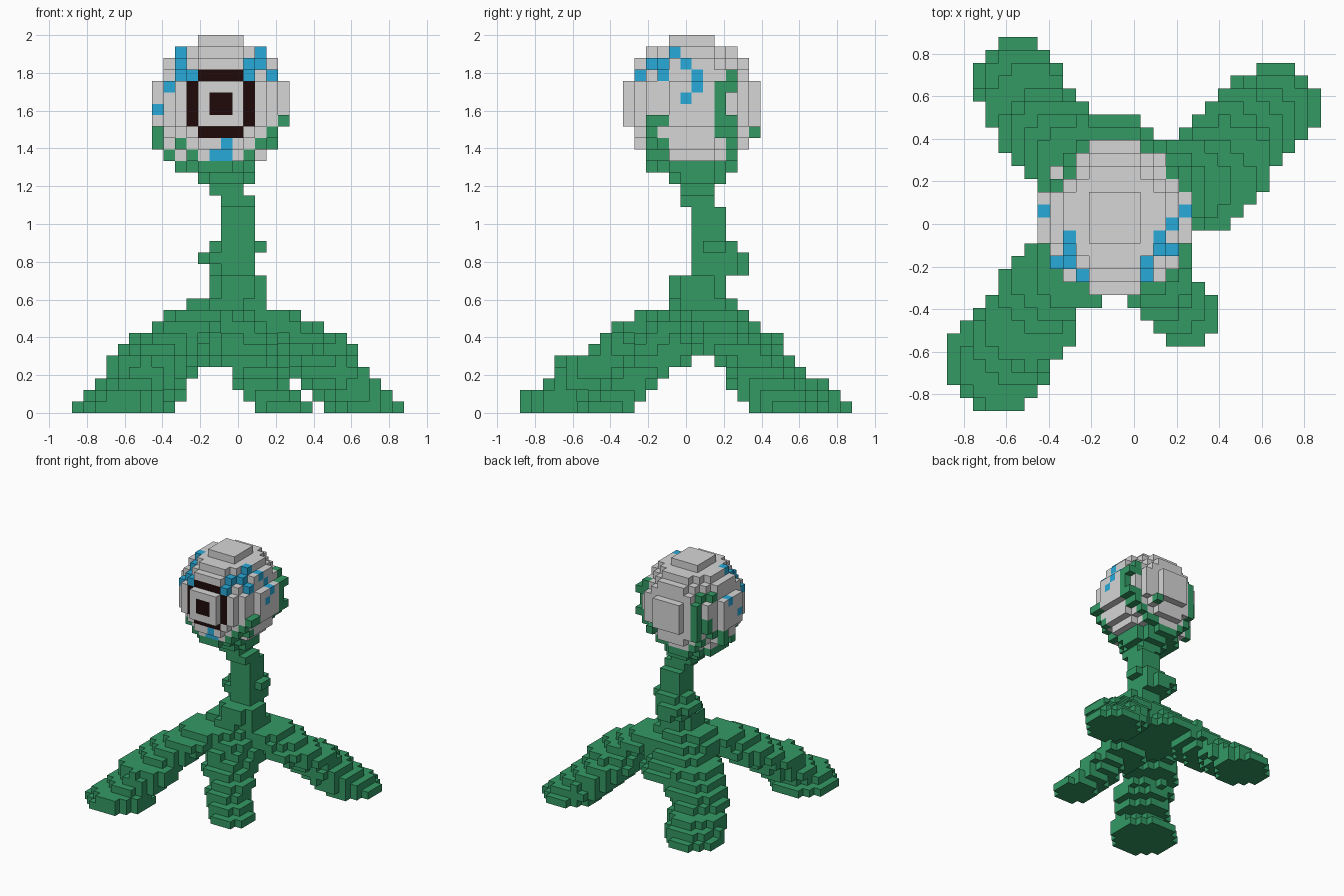
import bpy, bmesh
from mathutils import Vector

cube = bpy.data.objects.get("Cube")
if cube:
    bpy.data.objects.remove(cube, do_unlink=True)

UNIT = 2 / 33          # edge length of one block
HALF = 14.5            # blocks from the grid edge to the centre
COLOURS = {
    "plant_green": (0.033, 0.32, 0.127),
    "pale_grey": (0.67, 0.67, 0.67),
    "bright_blue": (0.022, 0.40, 0.69),
    "dark_brown": (0.014, 0.003, 0.003),
}
GREEN, GREY, BLUE, DARK = range(4)


def make_material(name, rgb):
    mat = bpy.data.materials.new(name)
    mat.use_nodes = True
    mat.diffuse_color = (*rgb, 1)
    mat.node_tree.nodes["Principled BSDF"].inputs["Base Color"].default_value = (*rgb, 1)
    return mat


materials = [make_material(n, c) for n, c in COLOURS.items()]
blocks = {}            # cell -> (part name, colour)


def put(part, colour, *cells):
    for cell in cells:
        blocks[cell] = (part, colour)


def disc(part, k, cx, cy, rx, ry=None):
    """One horizontal layer of blocks filling an ellipse."""
    ry = ry or rx
    for i in range(29):
        for j in range(29):
            if ((i + 0.5 - cx) / rx) ** 2 + ((j + 0.5 - cy) / ry) ** 2 <= 1.02:
                put(part, GREEN, (i, j, k))


def root(part, radius, knots):
    """Stack discs along a path of (layer, x, y) knots."""
    for (k0, *a), (k1, *b) in zip(knots, knots[1:]):
        for k in range(k0, k1 + 1):
            x, y = Vector(a).lerp(Vector(b), (k - k0) / (k1 - k0))
            disc(part, k, x, y, radius)


def box(part, colour, xs, ys, zs):
    put(part, colour, *[(i, j, k) for i in range(xs[0], xs[1] + 1)
                        for j in range(ys[0], ys[1] + 1)
                        for k in range(zs[0], zs[1] + 1)])


# Four spreading roots
disc("front_right_root", 0, 4, 4, 4)
root("front_right_root", 3.5, [(1, 4.5, 3.5), (2, 5.5, 5.5), (3, 6.5, 6.5),
                               (4, 6.5, 7), (5, 7.5, 9.5), (6, 8.5, 10.5)])
root("front_right_root", 3, [(7, 10, 11), (8, 11, 13)])
root("back_right_root", 3.5, [(0, 5.5, 25.5), (2, 6.5, 23.5), (3, 7.5, 21.5),
                              (6, 10.5, 19), (7, 12, 18)])
root("back_left_root", 3.5, [(0, 25.5, 23.5), (4, 21.5, 20.5), (5, 21.5, 19),
                             (6, 20.5, 17.5), (7, 18.5, 17.5)])
disc("back_left_root", 8, 17, 17, 3)
root("front_left_root", 2.5, [(0, 18.5, 7.5), (1, 17.5, 8.5), (2, 16.5, 9.5),
                              (3, 16.5, 10.5)])
root("front_left_root", 3, [(4, 15, 12), (7, 14, 14)])

# Root crown where the roots meet
root("root_crown", 4, [(5, 13, 19), (8, 13, 16)])
disc("root_crown", 5, 14, 16, 4)
disc("root_crown", 6, 14, 15, 4)
disc("root_crown", 9, 13.5, 16, 3.5, 3)

# Twisting stem with a bulge halfway up
root("stem", 2.5, [(10, 14.5, 15.5), (11, 14.5, 15.5)])
disc("stem_bulge", 12, 14, 17.5, 2, 2.5)
disc("stem_bulge", 13, 13.5, 17.5, 2.5)
disc("stem_bulge", 14, 14.5, 17, 2.5, 2)
box("stem", GREEN, (13, 15), (15, 17), (12, 17))
box("stem", GREEN, (13, 15), (14, 16), (18, 18))
box("stem", GREEN, (12, 14), (14, 16), (19, 19))
disc("head_base", 20, 13.5, 15.5, 2.5)
disc("head_base", 21, 12.5, 15, 3.5, 4)

# Round head
head_centre = Vector((13, 15, 27))
for i in range(7, 19):
    for j in range(9, 21):
        for k in range(21, 33):
            if (Vector((i, j, k)) + Vector((.5, .5, .5)) - head_centre).length <= 6:
                put("head", GREEN if k == 21 else GREY, (i, j, k))

# Eye ring and pupil
for a in range(4):
    put("eye", DARK, (11 + a, 10, 24), (11 + a, 10, 29),
        (10, 10, 25 + a), (15, 10, 25 + a))
box("eye", DARK, (12, 13), (9, 9), (26, 27))

# Blue flecks: the topmost head block of each column
flecks = [(9, 13), (9, 12), (9, 11), (8, 11), (10, 10), (7, 15), (18, 15),
          (17, 14), (16, 13), (16, 12), (17, 12), (15, 11), (15, 10)]
for i, j in flecks:
    top = max(k for (a, b, k) in blocks if (a, b) == (i, j) and k > 20)
    put("head", BLUE, (i, j, top))
put("head", BLUE, (17, 15, 29), (18, 14, 27), (7, 13, 26),
    (13, 10, 23), (13, 11, 22), (12, 11, 22))

# Vines climbing the head
box("left_vine", GREEN, (18, 18), (17, 17), (25, 28))
box("left_vine", GREEN, (17, 17), (18, 18), (28, 29))
box("left_vine", GREEN, (17, 17), (18, 18), (24, 25))
put("left_vine", GREEN, (18, 18, 28), (18, 18, 25), (17, 17, 24),
    (15, 20, 24), (16, 18, 23), (15, 18, 22), (14, 18, 22))
put("front_vine", GREEN, (18, 12, 25), (18, 11, 25), (17, 11, 24), (17, 12, 23),
    (16, 11, 23), (15, 11, 22), (15, 12, 22), (9, 11, 23), (10, 11, 22))
box("right_vine", GREEN, (7, 7), (16, 16), (23, 24))
box("right_vine", GREEN, (9, 9), (19, 19), (24, 28))
box("right_vine", GREEN, (8, 8), (18, 18), (25, 26))
put("right_vine", GREEN, (9, 18, 29), (8, 17, 29), (8, 17, 24), (8, 13, 22),
    (9, 18, 23), (10, 18, 22))

# Turn the blocks of each part into a mesh of outer faces only
STEPS = [Vector(s) for s in ((1, 0, 0), (-1, 0, 0), (0, 1, 0),
                             (0, -1, 0), (0, 0, 1), (0, 0, -1))]
for part in sorted({p for p, c in blocks.values()}):
    bm = bmesh.new()
    for cell, (owner, colour) in blocks.items():
        if owner != part:
            continue
        middle = Vector(cell) + Vector((.5 - HALF, .5 - HALF, .5))
        for step in STEPS:
            if tuple(int(c + s) for c, s in zip(cell, step)) in blocks:
                continue
            u = Vector((step.y, step.z, step.x))
            v = step.cross(u)
            corners = [middle + (step + a * u + b * v) / 2
                       for a, b in ((1, 1), (-1, 1), (-1, -1), (1, -1))]
            face = bm.faces.new([bm.verts.new(p * UNIT) for p in corners])
            face.material_index = colour
    bmesh.ops.remove_doubles(bm, verts=bm.verts, dist=UNIT / 100)
    mesh = bpy.data.meshes.new(part)
    bm.to_mesh(mesh)
    bm.free()
    for mat in materials:
        mesh.materials.append(mat)
    bpy.context.collection.objects.link(bpy.data.objects.new(part, mesh))
